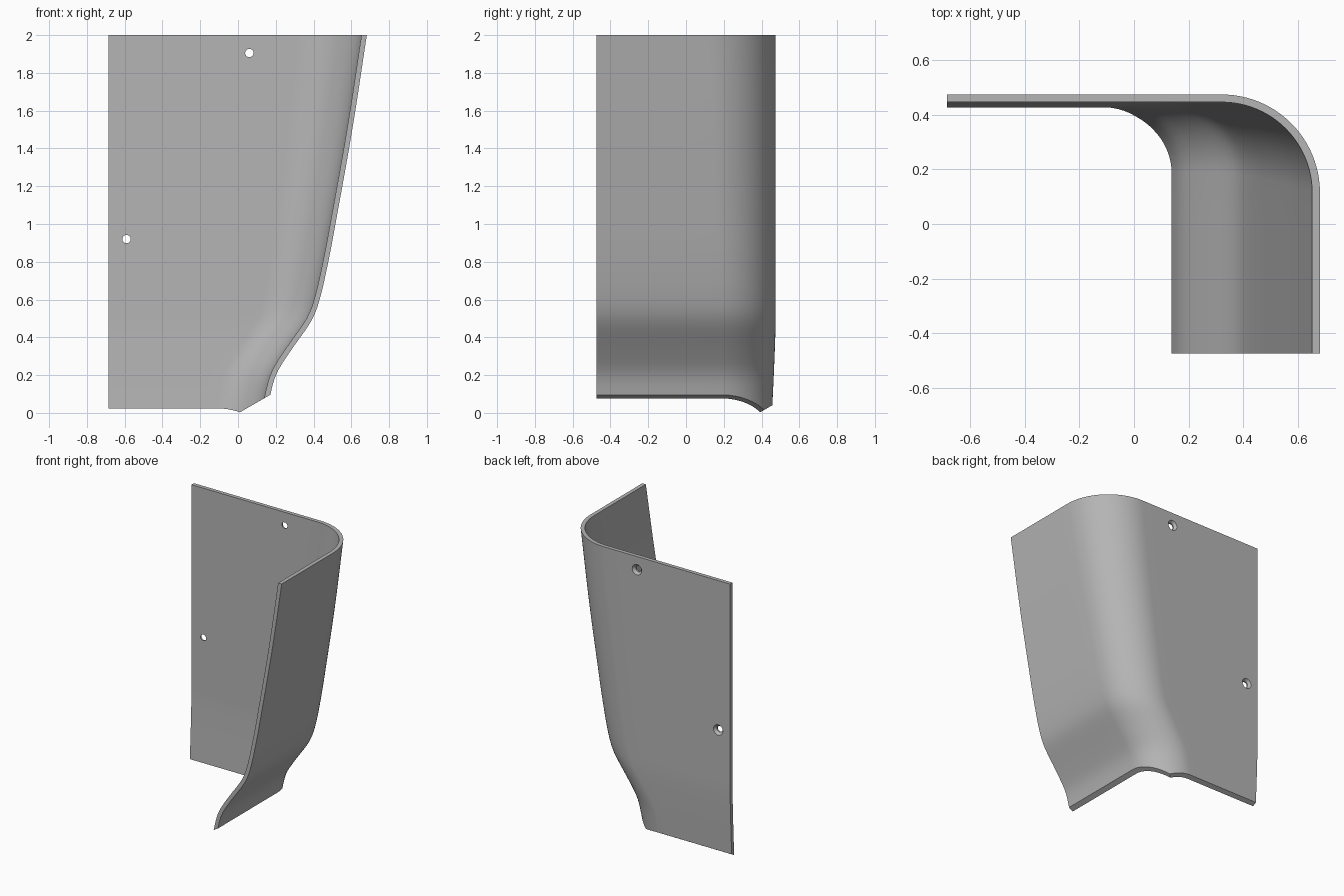
import bpy, bmesh, math
from mathutils import Vector

cube = bpy.data.objects.get("Cube")
if cube:
    bpy.data.objects.remove(cube, do_unlink=True)

LEFT, FRONT, BACK, THICK = -0.685, -0.475, 0.475, 0.028

grey = bpy.data.materials.new("plain grey")
grey.use_nodes = True
grey.diffuse_color = (0.46, 0.46, 0.46, 1)
grey.node_tree.nodes["Principled BSDF"].inputs["Base Color"].default_value = (0.46, 0.46, 0.46, 1)

# Outer face of the side wall as (height, x)
WALL = [(-0.15, 0.15), (0.0, 0.155), (0.1, 0.172), (0.21, 0.205), (0.33, 0.28),
        (0.49, 0.39), (0.6, 0.432), (0.8, 0.478), (1.0, 0.516), (1.5, 0.605),
        (2.0, 0.682), (2.1, 0.697)]


def wall_x(z):
    """Smooth curve through the wall points."""
    def slope(k):
        a, b = WALL[max(k - 1, 0)], WALL[min(k + 1, len(WALL) - 1)]
        return (b[1] - a[1]) / (b[0] - a[0])
    k = max(i for i in range(len(WALL) - 1) if i == 0 or WALL[i][0] <= z)
    (z0, x0), (z1, x1) = WALL[k], WALL[k + 1]
    h = z1 - z0
    t = (z - z0) / h
    return ((2*t**3 - 3*t**2 + 1) * x0 + (t**3 - 2*t**2 + t) * h * slope(k)
            + (3*t**2 - 2*t**3) * x1 + (t**3 - t**2) * h * slope(k + 1))


def section(z):
    """Outer line at one height: back plate, rounded corner, side wall."""
    x = wall_x(z)
    y = BACK - 0.02 * (max(0, 0.5 - z) / 0.5) ** 1.3
    r = 0.27 + 0.045 * z
    cx, cy = x - r, y - r
    plate = [(LEFT + (cx - LEFT) * i / 8, y) for i in range(8)]
    arc = [(cx + r * math.sin(a), cy + r * math.cos(a))
           for a in (math.pi / 2 * i / 24 for i in range(25))]
    wall = [(x, cy + (FRONT - cy) * i / 4) for i in range(1, 5)]
    return [(px, py, z) for px, py in plate + arc + wall]


def make_object(name, bm):
    mesh = bpy.data.meshes.new(name)
    bm.to_mesh(mesh)
    bm.free()
    ob = bpy.data.objects.new(name, mesh)
    bpy.context.collection.objects.link(ob)
    return ob


def apply_modifier(ob, mod):
    bpy.ops.object.select_all(action='DESELECT')
    bpy.context.view_layer.objects.active = ob
    ob.select_set(True)
    bpy.ops.object.modifier_apply(modifier=mod.name)


def skin(bm, rings, closed=False):
    """Join neighbouring rows of points with quads."""
    rows = [[bm.verts.new(p) for p in ring] for ring in rings]
    n = len(rows[0])
    for a, b in zip(rows, rows[1:]):
        for j in range(n if closed else n - 1):
            k = (j + 1) % n
            bm.faces.new((a[j], b[j], b[k], a[k]))
    return rows


# Curved panel, longer than needed at both ends
bm = bmesh.new()
skin(bm, [section(-0.15 + 2.25 * i / 60) for i in range(61)])
panel = make_object("curved_corner_panel", bm)
panel.data.materials.append(grey)
solid = panel.modifiers.new("thickness", 'SOLIDIFY')
solid.thickness = THICK
solid.offset = -1
solid.use_even_offset = True
apply_modifier(panel, solid)

# Trim: level top, and two sloping cuts that meet at the bottom corner
s, c = math.sin(math.pi / 6), math.cos(math.pi / 6)
bm = bmesh.new()
bm.from_mesh(panel.data)
for point, normal in (((0, 0, 2), (0, 0, -1)),
                      ((0.005, 0, 0), (-s, 0, c)),
                      ((0, 0.387, 0), (0, -s, c))):
    cut = bmesh.ops.bisect_plane(bm, geom=bm.verts[:] + bm.edges[:] + bm.faces[:],
                                 plane_co=Vector(point), plane_no=Vector(normal),
                                 clear_inner=True)
    rim = [e for e in bm.edges if e.is_boundary]
    bmesh.ops.edgeloop_fill(bm, edges=rim)
bmesh.ops.recalc_face_normals(bm, faces=bm.faces[:])
bm.to_mesh(panel.data)
bm.free()

# Countersunk screw holes through the back plate
for hx, hz in ((0.06, 1.905), (-0.59, 0.92)):
    bm = bmesh.new()
    rings = [[(hx + r * math.cos(a), y, hz + r * math.sin(a))
              for a in (math.tau * i / 32 for i in range(32))]
             for y, r in ((0.4, 0.022), (0.457, 0.022), (0.485, 0.046))]
    rows = skin(bm, rings, closed=True)
    bm.faces.new(rows[0])
    bm.faces.new(rows[-1])
    bmesh.ops.recalc_face_normals(bm, faces=bm.faces[:])
    cutter = make_object("hole_cutter", bm)
    cutter.hide_render = True
    hole = panel.modifiers.new("hole", 'BOOLEAN')
    hole.operation = 'DIFFERENCE'
    hole.solver = 'EXACT'
    hole.object = cutter
    apply_modifier(panel, hole)
    bpy.data.objects.remove(cutter, do_unlink=True)

bpy.ops.object.select_all(action='DESELECT')
panel.select_set(True)
bpy.context.view_layer.objects.active = panel
bpy.ops.object.shade_smooth_by_angle(angle=math.radians(25))
